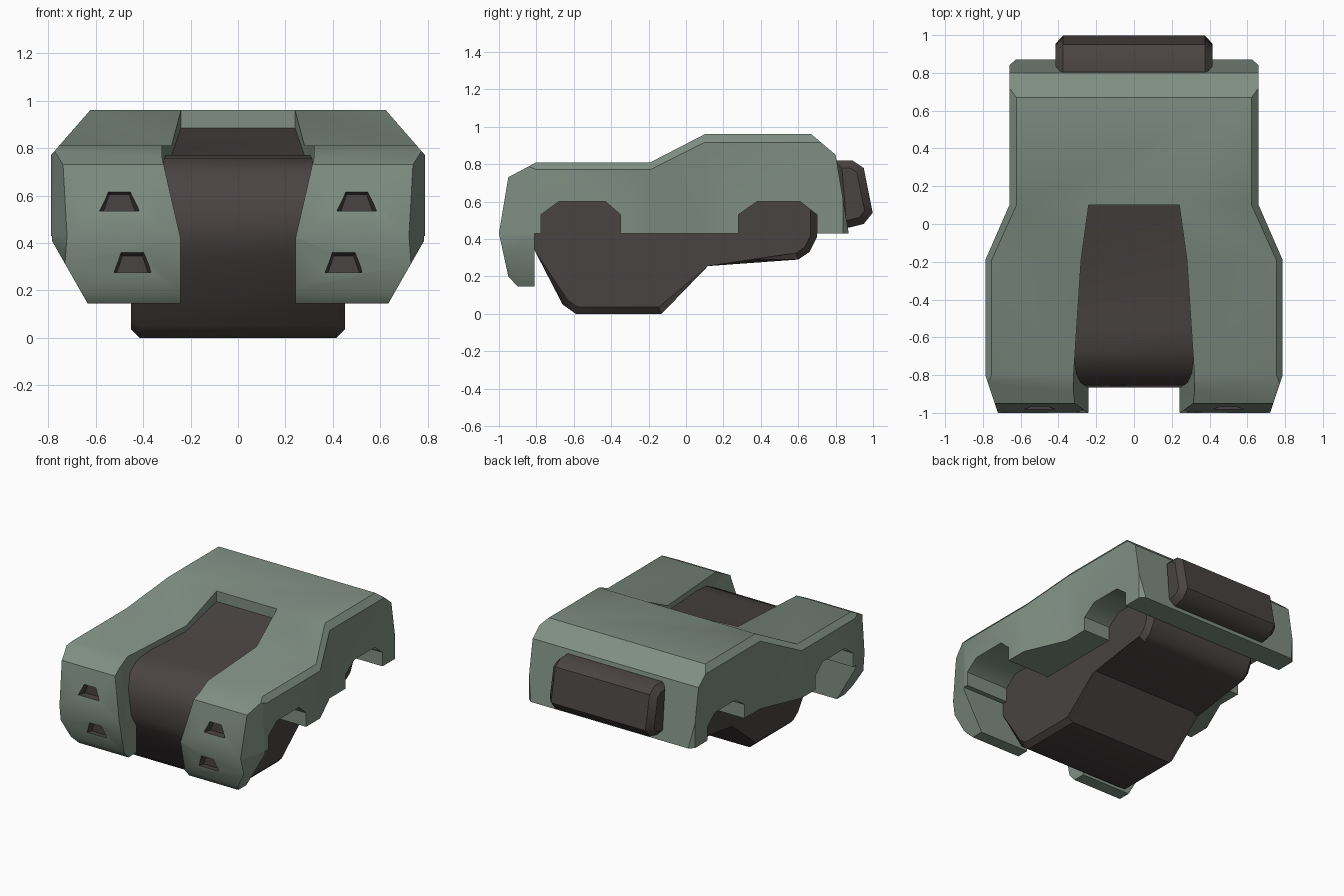
import bpy, bmesh, math
from mathutils import Vector

if "Cube" in bpy.data.objects:
    bpy.data.objects.remove(bpy.data.objects["Cube"])


def material(name, rgb):
    m = bpy.data.materials.new(name)
    m.diffuse_color = (*rgb, 1)
    m.use_nodes = True
    m.node_tree.nodes["Principled BSDF"].inputs["Base Color"].default_value = m.diffuse_color
    return m


GREEN = material("sage green", (0.215, 0.275, 0.23))
DARK = material("charcoal brown", (0.068, 0.056, 0.056))


def make(name, bm, mats, index=0):
    bmesh.ops.recalc_face_normals(bm, faces=bm.faces)
    for f in bm.faces:
        f.material_index = index
    me = bpy.data.meshes.new(name)
    bm.to_mesh(me)
    bm.free()
    ob = bpy.data.objects.new(name, me)
    bpy.context.collection.objects.link(ob)
    for m in mats:
        me.materials.append(m)
    return ob


def place(axis, a, b, t):
    return {"X": (t, a, b), "Y": (a, t, b), "Z": (a, b, t)}[axis]


def prism(name, axis, lo, hi, pts, pts2=None, mats=(GREEN, DARK), index=0, bevel=0):
    """Extrude an outline along an axis, optionally to a second outline."""
    bm = bmesh.new()
    va = [bm.verts.new(place(axis, a, b, lo)) for a, b in pts]
    vb = [bm.verts.new(place(axis, a, b, hi)) for a, b in (pts2 or pts)]
    caps = [bm.faces.new(va), bm.faces.new(vb)]
    n = len(va)
    for i in range(n):
        j = (i + 1) % n
        bm.faces.new((va[i], va[j], vb[j], vb[i]))
    if bevel:
        edges = list({e for f in caps for e in f.edges})
        bmesh.ops.bevel(bm, geom=edges, offset=bevel, segments=1, affect="EDGES")
    return make(name, bm, mats, index)


def mirror_pts(half):
    return half + [(-x, b) for x, b in reversed(half)]


def boolean(ob, cutter, op):
    mod = ob.modifiers.new(op, "BOOLEAN")
    mod.operation, mod.solver, mod.object = op, "EXACT", cutter
    bpy.context.view_layer.objects.active = ob
    bpy.ops.object.modifier_apply(modifier=mod.name)
    bpy.data.objects.remove(cutter)


def smooth(ob, angle):
    bpy.ops.object.select_all(action="DESELECT")
    ob.select_set(True)
    bpy.context.view_layer.objects.active = ob
    bpy.ops.object.shade_smooth_by_angle(angle=math.radians(angle))


# Body shell: side profile trimmed by the plan outline and the front outline
shell = prism("body_shell", "X", -1, 1, [
    (-1, .43), (-.95, .73), (-.8, .81), (-.19, .81), (.1, .96), (.67, .96), (.8, .85),
    (.87, .43), (.70, .43), (.70, .53), (.61, .60), (.38, .60), (.28, .53), (.28, .43),
    (-.35, .43), (-.35, .53), (-.43, .60), (-.68, .60), (-.775, .53), (-.775, .43),
    (-.81, .43), (-.81, .145), (-.9, .145), (-.95, .2)])
boolean(shell, prism("plan_cutter", "Z", -.5, 1.5, mirror_pts(
    [(.72, -1.001), (.787, -.8), (.787, -.19), (.66, .1), (.66, .84), (.61, .885)])), "INTERSECT")
boolean(shell, prism("front_cutter", "Y", -1.5, 1.5, mirror_pts(
    [(.625, .13), (.79, .42), (.79, .768), (.618, .965)])), "INTERSECT")

# Central channel through the bonnet
channel = prism("channel_cutter", "Z", -.5, 1.5, mirror_pts(
    [(.32, -1.1), (.32, -.8), (.28, -.19), (.24, .1)]))
boolean(channel, prism("channel_front", "Y", -1.3, .5, mirror_pts(
    [(.242, -.3), (.242, .42), (.32, .76), (.32, 1.3)])), "INTERSECT")
boolean(shell, channel, "DIFFERENCE")

# Front light pockets, dark inside
for s in (-1, 1):
    for x, z, y_in in ((.5, .535, -.93), (.445, .275, -.93)):
        out = [(s * x - .09, z), (s * x + .09, z), (s * x + .05, z + .088), (s * x - .05, z + .088)]
        inn = [(s * x - .066, z), (s * x + .066, z), (s * x + .042, z + .07), (s * x - .042, z + .07)]
        boolean(shell, prism("light_cutter", "Y", -1.0, y_in, out, inn, index=1), "DIFFERENCE")
smooth(shell, 38)

# Chassis with sunken bonnet strip and belly
chassis = prism("chassis", "X", -.45, .45, [
    (-.865, .43), (-.84, .60), (-.79, .70), (-.68, .755), (-.55, .77), (-.19, .77), (.1, .885), (.14, .885),
    (.14, .63), (.70, .63), (.70, .41), (.66, .33), (.60, .29), (.1, .29), (-.13, 0),
    (-.59, 0), (-.66, .05), (-.81, .34)], mats=(DARK,), bevel=.035)
smooth(chassis, 40)

# Rear box, leaning with the tailgate
box = prism("rear_box", "X", -.415, .415, [
    (.79, .82), (.89, .82), (.95, .78), (.998, .54), (.95, .48), (.87, .46), (.82, .46)],
    mats=(DARK,), bevel=.04)
smooth(box, 40)
